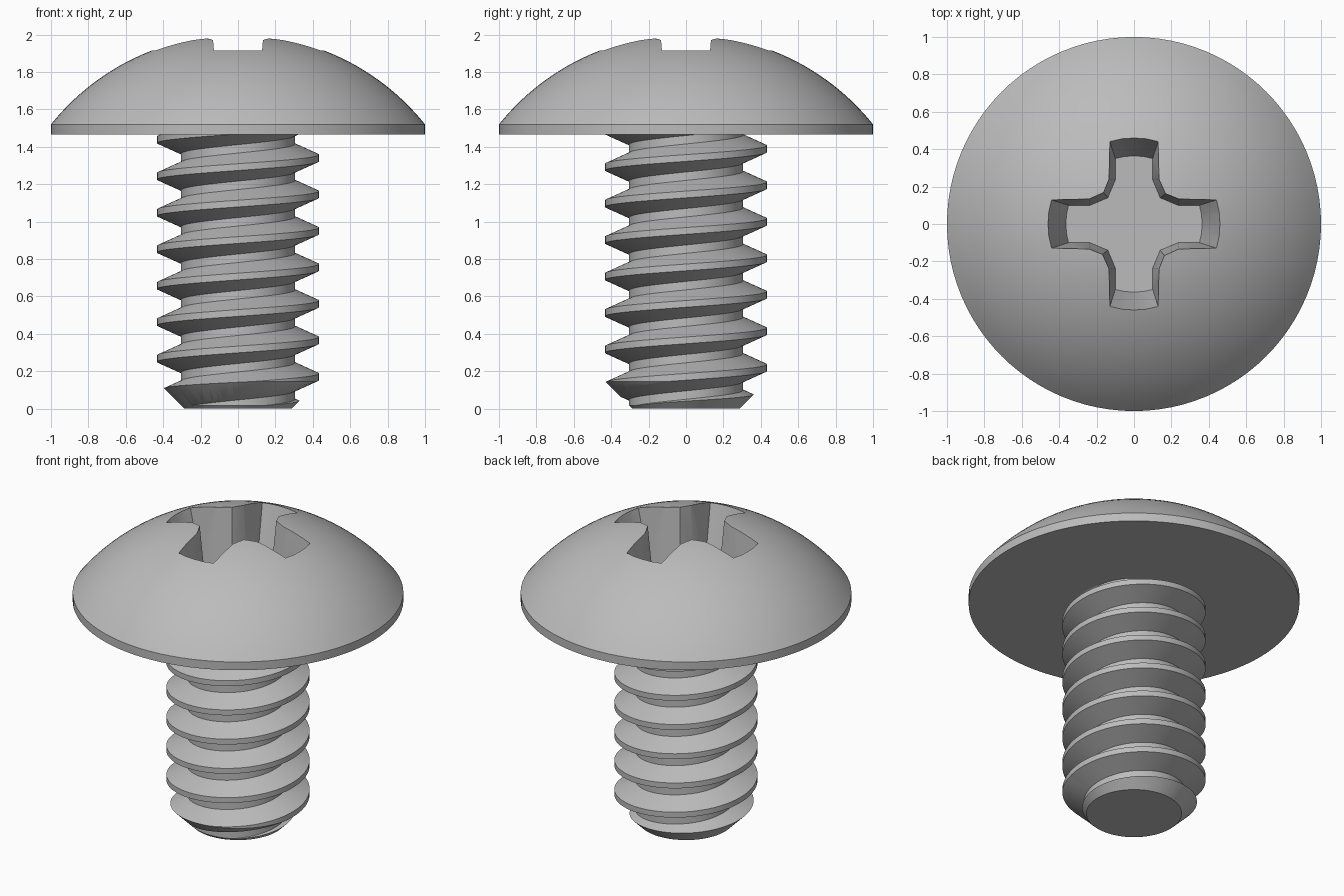
import bpy, bmesh
from math import sin, cos, pi, sqrt, radians

cube = bpy.data.objects.get("Cube")
if cube:
    bpy.data.objects.remove(cube, do_unlink=True)

steel = bpy.data.materials.new("grey steel")
steel.use_nodes = True
grey = (0.5, 0.5, 0.5, 1)
steel.diffuse_color = grey
steel.node_tree.nodes["Principled BSDF"].inputs["Base Color"].default_value = grey

SEG = 96            # segments around the axis
PITCH = 0.195       # rise of the thread per turn
HEAD_BASE, RIM_TOP, APEX = 1.465, 1.52, 2.0


def make_object(name, bm):
    bmesh.ops.recalc_face_normals(bm, faces=bm.faces)
    mesh = bpy.data.meshes.new(name)
    bm.to_mesh(mesh)
    bm.free()
    mesh.materials.append(steel)
    obj = bpy.data.objects.new(name, mesh)
    bpy.context.collection.objects.link(obj)
    return obj


def loft(rings):
    """Closed solid through rings that have equal point counts."""
    bm = bmesh.new()
    loops = [[bm.verts.new(p) for p in ring] for ring in rings]
    n = len(loops[0])
    for a, b in zip(loops, loops[1:]):
        for i in range(n):
            bm.faces.new((a[i], a[(i + 1) % n], b[(i + 1) % n], b[i]))
    bm.faces.new(loops[0][::-1])
    bm.faces.new(loops[-1])
    return bm


def circle(r, z):
    return [(r * cos(2 * pi * i / SEG), r * sin(2 * pi * i / SEG), z) for i in range(SEG)]


def apply_boolean(obj, other, operation):
    mod = obj.modifiers.new("cut", "BOOLEAN")
    mod.object, mod.operation, mod.solver = other, operation, "EXACT"
    bpy.context.view_layer.objects.active = obj
    bpy.ops.object.modifier_apply(modifier=mod.name)
    bpy.data.objects.remove(other, do_unlink=True)


def smooth(obj):
    bpy.ops.object.select_all(action="DESELECT")
    obj.select_set(True)
    bpy.context.view_layer.objects.active = obj
    bpy.ops.object.shade_smooth_by_angle(angle=radians(25))


# Domed head: straight rim below a spherical cap
rise = APEX - RIM_TOP
ball = (1 + rise * rise) / (2 * rise)
rings = [circle(1, HEAD_BASE)]
for k in range(25):
    r = 1 - 0.99 * k / 24
    rings.append(circle(r, APEX - ball + sqrt(ball * ball - r * r)))
head = make_object("head", loft(rings))

# Cross recess: one arm outline, turned four times, tapering to the floor
opening = [(0.16, -0.165), (0.24, -0.13), (0.445, -0.13), (0.46, -0.065), (0.464, 0),
           (0.46, 0.065), (0.445, 0.13), (0.24, 0.13)]
floor = [(0.14, -0.14), (0.235, -0.10), (0.35, -0.10), (0.361, -0.05), (0.364, 0),
         (0.361, 0.05), (0.35, 0.10), (0.235, 0.10)]


def cross(t, z):
    ring = []
    for c, s in ((1, 0), (0, 1), (-1, 0), (0, -1)):
        for (x0, y0), (x1, y1) in zip(floor, opening):
            x, y = x0 + (x1 - x0) * t, y0 + (y1 - y0) * t
            ring.append((c * x - s * y, s * x + c * y, z))
    return ring


FLOOR_Z, OPEN_Z, ABOVE = 1.58, 1.93, 2.05
cutter = make_object("recess_cutter", loft(
    [cross(0, FLOOR_Z), cross((ABOVE - FLOOR_Z) / (OPEN_Z - FLOOR_Z), ABOVE)]))
apply_boolean(head, cutter, "DIFFERENCE")
smooth(head)

# Threaded shank: a helical tooth profile welded turn to turn
tooth = [(0.305, -0.075), (0.433, -0.018), (0.433, 0.018), (0.305, 0.075)]
bm = bmesh.new()
TURNS = 12
rows = []
for i in range(TURNS * SEG + 1):
    a = 2 * pi * i / SEG
    z = 0.17 - 3 * PITCH + PITCH * i / SEG
    rows.append([bm.verts.new((r * cos(a), r * sin(a), z + dz)) for r, dz in tooth])
for i in range(TURNS * SEG):
    a, b = rows[i], rows[i + 1]
    for j in range(3):
        bm.faces.new((a[j], b[j], b[j + 1], a[j + 1]))
    if i + 1 + SEG < len(rows):
        bm.faces.new((a[3], b[3], rows[i + 1 + SEG][0], rows[i + SEG][0]))
for z, direction in ((-0.1, -1), (1.6, 1)):
    cut = bmesh.ops.bisect_plane(bm, geom=bm.verts[:] + bm.edges[:] + bm.faces[:],
                                 plane_co=(0, 0, z), plane_no=(0, 0, direction),
                                 clear_outer=True)
    edges = [e for e in cut["geom_cut"] if isinstance(e, bmesh.types.BMEdge)]
    bmesh.ops.contextual_create(bm, geom=edges)
shank = make_object("threaded_shank", bm)

# Trim the shank flat at both ends with a chamfered tip
envelope = make_object("shank_envelope", loft(
    [circle(0.288, 0), circle(0.5, 0.212), circle(0.5, 1.49)]))
apply_boolean(shank, envelope, "INTERSECT")
smooth(shank)
